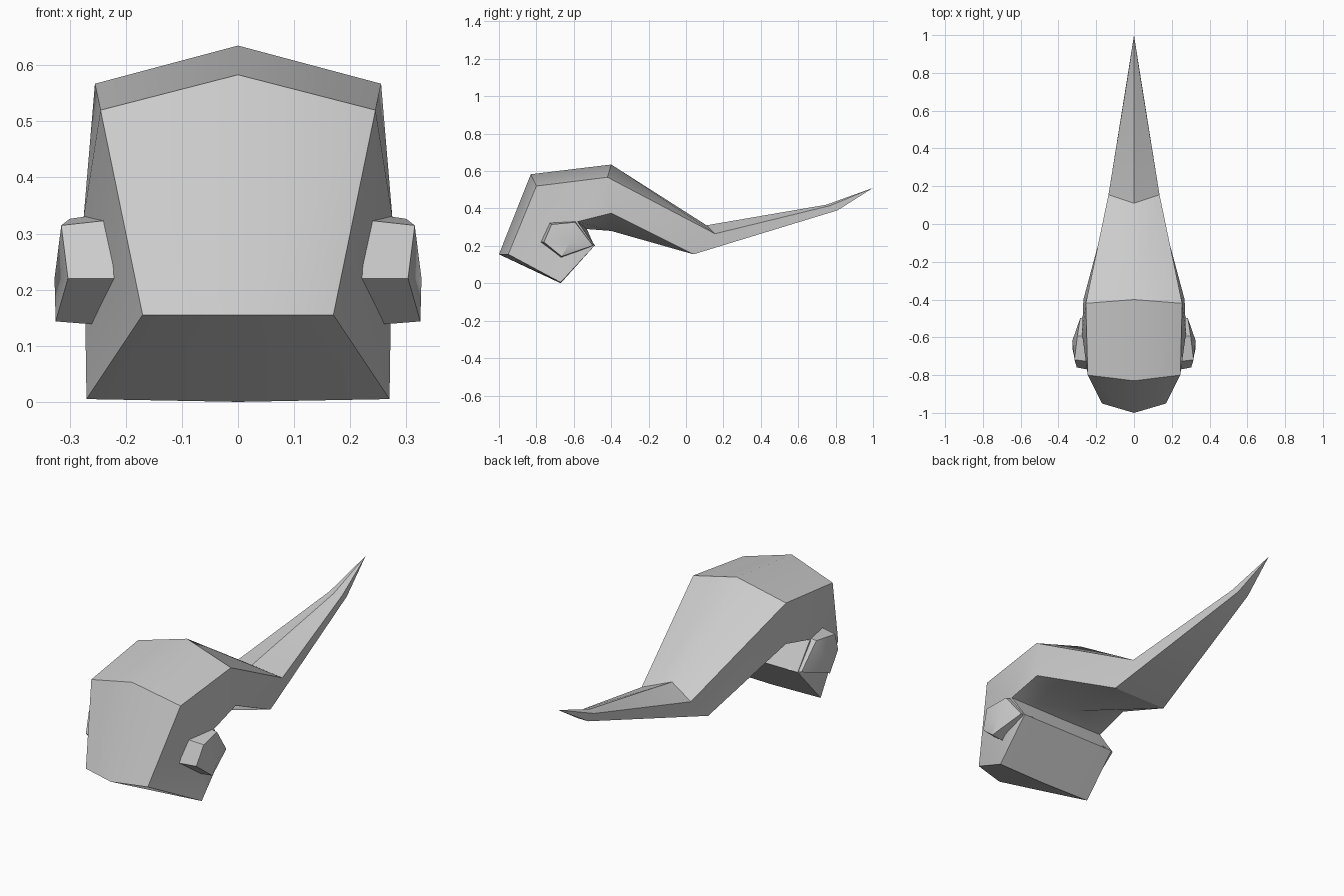
import bpy
import bmesh
import math
from mathutils import Vector

default_cube = bpy.data.objects.get("Cube")
if default_cube:
    bpy.data.objects.remove(default_cube, do_unlink=True)

# Single plain material
grey = bpy.data.materials.new("plain grey")
grey.use_nodes = True
colour = (0.6, 0.6, 0.6, 1)
grey.diffuse_color = colour
grey.node_tree.nodes["Principled BSDF"].inputs["Base Color"].default_value = colour


def mirrored_object(name, bm):
    """Turn a left half into an object mirrored across the centre plane."""
    bmesh.ops.remove_doubles(bm, verts=bm.verts, dist=0.0001)
    bmesh.ops.recalc_face_normals(bm, faces=bm.faces)
    mesh = bpy.data.meshes.new(name)
    bm.to_mesh(mesh)
    bm.free()
    mesh.materials.append(grey)
    obj = bpy.data.objects.new(name, mesh)
    bpy.context.collection.objects.link(obj)
    mirror = obj.modifiers.new("mirror", "MIRROR")
    mirror.use_axis[0] = True
    mirror.use_clip = True
    mirror.merge_threshold = 0.0005
    bpy.ops.object.select_all(action="DESELECT")
    obj.select_set(True)
    bpy.context.view_layer.objects.active = obj
    bpy.ops.object.modifier_apply(modifier="mirror")
    bm = bmesh.new()
    bm.from_mesh(mesh)
    bmesh.ops.recalc_face_normals(bm, faces=bm.faces)
    bm.to_mesh(mesh)
    bm.free()
    bpy.ops.object.shade_smooth_by_angle(angle=math.radians(30))
    return obj


def strip(bm, first, second):
    """Skin two chains of the same length with quads, triangles at shared ends."""
    for i in range(len(first) - 1):
        corners = []
        for v in (first[i], first[i + 1], second[i + 1], second[i]):
            if v not in corners:
                corners.append(v)
        bm.faces.new(corners)


# Body: four lengthwise chains running from the blunt head to the pointed tail
bm = bmesh.new()
tip = bm.verts.new((0, 1, 0.51))


def chain(points):
    return [bm.verts.new(p) for p in points] + [tip]


ridge = chain([(0, -1, .155), (0, -.83, .583), (0, -.4, .635),
               (0, .11, .31), (0, .75, .42)])
shoulder = chain([(.17, -.95, .155), (.245, -.8, .52), (.255, -.42, .567),
                  (.135, .155, .265), (.035, .77, .415)])
lower = chain([(.27, -.67, .005), (.27, -.49, .2), (.275, -.58, .33),
               (.268, -.4, .375), (.15, .04, .155), (.03, .81, .39)])
keel = chain([(0, -.67, 0), (0, -.49, .2), (0, -.53, .29),
              (0, -.4, .28), (0, .04, .155), (0, .81, .39)])

strip(bm, ridge, shoulder)
strip(bm, shoulder[2:], lower[3:])
bm.faces.new((ridge[0], shoulder[0], lower[0], keel[0]))

# Underside, with its twisted section split into two triangles
strip(bm, lower[:4], keel[:4])
bm.faces.new((lower[3], keel[3], lower[4]))
bm.faces.new((keel[3], keel[4], lower[4]))
strip(bm, lower[4:], keel[4:])

# Head cheeks fan out from the inner jaw corner
jaw = lower[2]
rim = [lower[1], lower[0], *shoulder[:3], lower[3]]
for a, b in zip(rim, rim[1:]):
    bm.faces.new((jaw, a, b))
mirrored_object("body", bm)

# Side lugs: five-sided bosses sunk into the cheeks, with a shallow domed cap
bm = bmesh.new()
lug_outline = [(.303, -.775, .22), (.315, -.73, .325), (.3, -.59, .338),
               (.285, -.485, .2), (.325, -.67, .135)]
hub = Vector((.327, -.62, .22))
sunk_depth = 0.22
base, outer = [], []
for p in map(Vector, lug_outline):
    base.append(bm.verts.new((sunk_depth, p.y, p.z)))
    inset = p.lerp(hub, 0.1)
    outer.append(bm.verts.new((p.x, inset.y, inset.z)))
crown = bm.verts.new(hub)
bm.faces.new(base)
for i in range(len(base)):
    j = (i + 1) % len(base)
    bm.faces.new((base[i], base[j], outer[j], outer[i]))
    bm.faces.new((outer[i], outer[j], crown))
mirrored_object("side_lugs", bm)
